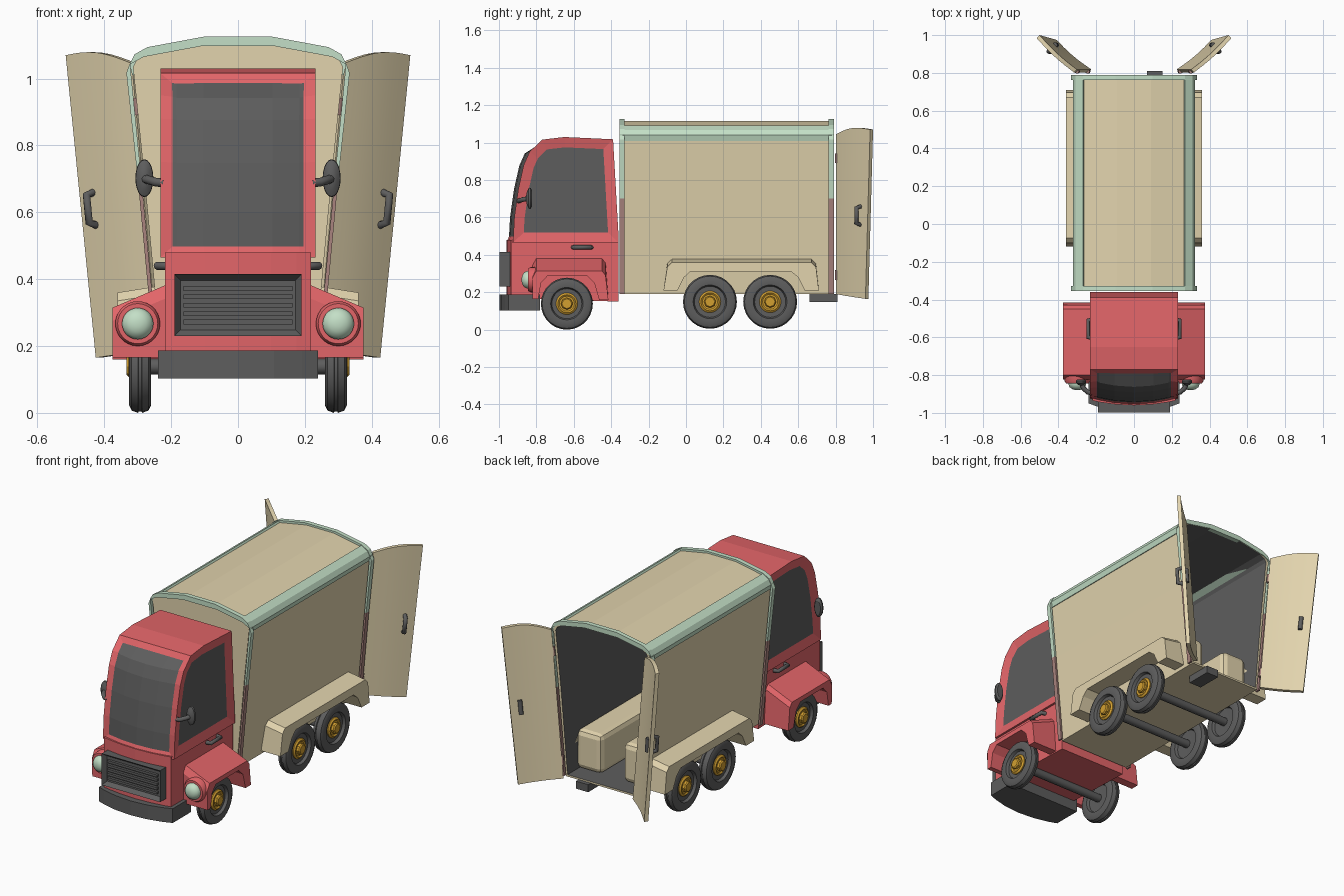
import bpy, bmesh, math
from mathutils import Vector

if "Cube" in bpy.data.objects:
    bpy.data.objects.remove(bpy.data.objects["Cube"])


def mat(name, rgb):
    m = bpy.data.materials.new(name)
    m.diffuse_color = (*rgb, 1)
    m.use_nodes = True
    m.node_tree.nodes["Principled BSDF"].inputs["Base Color"].default_value = m.diffuse_color
    return m


RED = mat("coral_red", (0.76, 0.13, 0.14))
BEIGE = mat("beige", (0.76, 0.655, 0.42))
MINT = mat("mint", (0.55, 0.74, 0.57))
GREY = mat("dark_grey", (0.11, 0.11, 0.11))
GOLD = mat("gold", (0.65, 0.35, 0.03))
MAUVE = mat("dusty_mauve", (0.40, 0.23, 0.21))


def mk(name, verts, faces, mats, edit=None, smooth=None):
    bm = bmesh.new()
    vs = [bm.verts.new(v) for v in verts]
    for f in faces:
        bm.faces.new([vs[i] for i in f])
    bmesh.ops.recalc_face_normals(bm, faces=bm.faces)
    if edit:
        edit(bm)
    me = bpy.data.meshes.new(name)
    bm.to_mesh(me)
    bm.free()
    for m in mats:
        me.materials.append(m)
    if smooth:
        me.shade_smooth()
        me.set_sharp_from_angle(angle=math.radians(smooth))
    ob = bpy.data.objects.new(name, me)
    bpy.context.collection.objects.link(ob)
    return ob


def box(name, lo, hi, m, edit=None):
    v = [(x, y, z) for x in (lo[0], hi[0]) for y in (lo[1], hi[1]) for z in (lo[2], hi[2])]
    f = [(0, 1, 3, 2), (4, 5, 7, 6), (0, 1, 5, 4), (2, 3, 7, 6), (0, 2, 6, 4), (1, 3, 7, 5)]
    return mk(name, v, f, m, edit)


def prism(name, prof, w, bow, m, edit=None):
    """Side profile (y, z) swept across x, with the front bowed forward."""
    xs = [w * k for k in (-1, -0.8, -0.45, 0, 0.45, 0.8, 1)]
    n = len(prof)
    v = [(x, y - (bow * (1 - (x / w) ** 2) if y < -0.8 else 0), z) for x in xs for y, z in prof]
    f = [(c * n + i, c * n + (i + 1) % n, (c + 1) * n + (i + 1) % n, (c + 1) * n + i)
         for c in range(len(xs) - 1) for i in range(n)]
    f += [tuple(range(n)), tuple(range((len(xs) - 1) * n, len(xs) * n))]
    return mk(name, v, f, m, edit)


def band(name, outer, inner, a, b, place, m, edit=None):
    """Open strip between two outlines, given depth from a to b."""
    n = len(outer)
    v = [place(p, q, d) for d in (a, b) for line in (outer, inner) for p, q in line]
    f = []
    for i in range(n - 1):
        r = [i, n + i, 3 * n + i, 2 * n + i]
        f += [(r[k], r[k] + 1, r[(k + 1) % 4] + 1, r[(k + 1) % 4]) for k in range(4)]
    f += [tuple(k * n + e for k in (0, 1, 3, 2)) for e in (0, n - 1)]
    return mk(name, v, f, m, edit)


def lathe(name, prof, c, axis, m, segs=28, smooth=35):
    """Profile of (radius, offset) turned around the x or y axis."""
    v, n = [], len(prof)
    for r, o in prof:
        for k in range(segs):
            t = 2 * math.pi * k / segs
            p, q = r * math.cos(t), r * math.sin(t)
            v.append((c[0] + o, c[1] + p, c[2] + q) if axis == "x" else (c[0] + p, c[1] + o, c[2] + q))
    f = [(j * segs + k, j * segs + (k + 1) % segs, (j + 1) * segs + (k + 1) % segs, (j + 1) * segs + k)
         for j in range(n - 1) for k in range(segs)]
    f += [tuple(range(segs)), tuple(range((n - 1) * segs, n * segs))]
    return mk(name, v, f, [m], smooth=smooth)


def rod(name, pts, r, m):
    cu = bpy.data.curves.new(name, "CURVE")
    cu.dimensions = "3D"
    cu.bevel_depth, cu.bevel_resolution, cu.use_fill_caps = r, 2, True
    sp = cu.splines.new("POLY")
    sp.points.add(len(pts) - 1)
    for p, co in zip(sp.points, pts):
        p.co = (*co, 1)
    cu.materials.append(m)
    bpy.context.collection.objects.link(bpy.data.objects.new(name, cu))


# Cab: upper part with recessed windows, lower part, bumper, grille
def cab_windows(bm):
    sides = [f for f in bm.faces if abs(f.normal.x) > 0.95]
    screen = [f for f in bm.faces if f.normal.y < -0.4]
    for group, t in (([sides[0]], 0.055), ([sides[1]], 0.055), (screen, 0.034)):
        bmesh.ops.inset_region(bm, faces=group, thickness=t, depth=-0.012, use_even_offset=True)
        for f in group:
            f.material_index = 1


prism("cab_upper", [(-0.925, 0.465), (-0.918, 0.6), (-0.897, 0.75), (-0.868, 0.88), (-0.837, 0.95),
                    (-0.77, 1.016), (-0.65, 1.03), (-0.39, 1.018), (-0.36, 0.49), (-0.36, 0.465)],
      0.232, 0.035, [RED, GREY], cab_windows)
prism("cab_lower", [(-0.935, 0.17), (-0.935, 0.45), (-0.935, 0.48), (-0.36, 0.48), (-0.36, 0.15)],
      0.219, 0.025, [RED])
prism("front_bumper", [(-0.95, 0.103), (-0.95, 0.187), (-0.78, 0.187), (-0.78, 0.103)], 0.24, 0.048, [GREY])


def grille_inset(bm):
    f = [f for f in bm.faces if f.normal.y < -0.9]
    bmesh.ops.inset_region(bm, faces=f, thickness=0.026, depth=-0.025)


box("grille", (-0.19, -0.997, 0.23), (0.19, -0.93, 0.415), [GREY], grille_inset)
for i in range(5):
    z = 0.272 + i * 0.025
    box("grille_slat", (-0.163, -0.987, z - 0.007), (0.163, -0.965, z + 0.007), [GREY])

# Cargo box: tapered shell open at the back, grey inside
half = [(0.232, 0.19), (0.28, 0.70), (0.314, 1.035), (0.30, 1.062), (0.262, 1.083), (0.09, 1.115)]
arch = half + [(-x, z) for x, z in reversed(half)]
n = len(arch)
shell = mk("cargo_box", [(x, y, z) for y in (-0.345, 0.785) for x, z in arch],
           [(i, (i + 1) % n, n + (i + 1) % n, n + i) for i in range(n)] + [tuple(range(n))], [BEIGE, GREY])
sol = shell.modifiers.new("walls", "SOLIDIFY")
sol.thickness, sol.offset, sol.material_offset = 0.015, -1, 1


# Frames around both ends, mint above and mauve below
def low_mauve(bm):
    for f in bm.faces:
        f.material_index = int(f.calc_center_median().z < 0.69)


def ring(dx, dz):
    return [(x + math.copysign(dx, x), z + (dz if z > 1 else 0)) for x, z in arch]


for y0, y1 in ((-0.355, -0.328), (0.763, 0.79)):
    band("end_frame", ring(0.009, 0.011), ring(-0.02, -0.018), y0, y1,
         lambda p, q, d: (p, d, q), [MINT, MAUVE], low_mauve)

# Rear block under the floor
box("rear_block", (0.07, 0.66, 0.148), (0.15, 0.81, 0.192), [GREY])

TYRE = [(0.045, -0.012), (0.083, -0.014), (0.09, -0.03), (0.12, -0.033), (0.137, -0.025), (0.144, -0.006),
        (0.139, -0.004), (0.139, 0.004), (0.144, 0.006), (0.137, 0.025), (0.12, 0.033), (0.09, 0.03),
        (0.083, 0.014), (0.045, 0.012)]
WHEELS = ((-0.637, 0.139, 0.965), (0.128, 0.149, 1), (0.45, 0.149, 1))

for y, z, k in WHEELS:
    rod("axle", [(-0.28, y, z), (0.28, y, z)], 0.024, GREY)

for s in (1, -1):
    # Wheels with gold hubs
    for y, z, k in WHEELS:
        c = (s * 0.293, y, z)
        lathe("tyre", [(r * k, o * s) for r, o in TYRE], c, "x", GREY)
        lathe("hub_disc", [(0.058, 0), (0.058, 0.018 * s), (0.048, 0.026 * s), (0.04, 0.02 * s)], c, "x", GOLD)
        lathe("hub_cap", [(0.032, 0), (0.032, 0.034 * s), (0.026, 0.04 * s)], c, "x", GOLD, 8, 20)

    # Sloping mudguards: the outer edge of the top is lower
    def guard(name, outer, inner, x0, x1, drop, m):
        band(name, outer, inner, x0, x1,
             lambda p, q, d: (s * d, p, q - (drop if d == x1 and q > 0.325 else 0)), [m])

    guard("front_mudguard",
          [(-0.82, 0.165), (-0.822, 0.345), (-0.80, 0.385), (-0.45, 0.385), (-0.43, 0.36), (-0.415, 0.16)],
          [(-0.79, 0.165), (-0.775, 0.25), (-0.74, 0.288), (-0.53, 0.288), (-0.49, 0.25), (-0.465, 0.16)],
          0.21, 0.375, 0.07, RED)
    guard("rear_mudguard",
          [(-0.12, 0.21), (-0.10, 0.355), (-0.075, 0.38), (0.67, 0.38), (0.695, 0.355), (0.71, 0.21)],
          [(-0.045, 0.21), (-0.01, 0.28), (0.025, 0.312), (0.56, 0.312), (0.6, 0.28), (0.635, 0.21)],
          0.235, 0.36, 0.02, BEIGE)
    arc = box("inner_wheel_box", (min(s * 0.07, s * 0.235), -0.10, 0.2), (max(s * 0.07, s * 0.235), 0.69, 0.43), [BEIGE])
    bev = arc.modifiers.new("soft", "BEVEL")
    bev.width, bev.segments = 0.03, 2

    # Roof edge rail
    band("roof_rail", [(0.316, 1.01), (0.324, 1.04), (0.309, 1.068), (0.27, 1.092)],
         [(0.30, 1.01), (0.306, 1.03), (0.293, 1.05), (0.257, 1.07)],
         -0.34, 0.78, lambda p, q, d: (s * p, d, q), [MINT])

    # Headlight
    c = (s * 0.30, -0.82, 0.267)
    lathe("headlight_housing", [(0.067, 0.03), (0.067, -0.012), (0.06, -0.024), (0.047, -0.024)], c, "y", RED)
    lathe("headlight", [(0.047, 0), (0.047, -0.03), (0.04, -0.045), (0.025, -0.055), (0.01, -0.059)], c, "y", MINT)

    # Mirror on a bent arm
    lathe("mirror", [(0.02, 0.012), (0.027, 0.004), (0.026, -0.006), (0.016, -0.016), (0.006, -0.02)],
          (0, 0, 0), "y", GREY, 20)
    mir = bpy.context.collection.objects[-1]
    mir.scale, mir.location = (1, 1, 2.1), (s * 0.28, -0.835, 0.702)
    rod("mirror_arm", [(s * 0.222, -0.895, 0.688), (s * 0.245, -0.89, 0.69),
                       (s * 0.268, -0.87, 0.697), (s * 0.28, -0.84, 0.70)], 0.013, GREY)

    # Cab door handle
    rod("cab_door_handle", [(s * 0.21, -0.605, 0.44), (s * 0.243, -0.60, 0.44),
                            (s * 0.243, -0.51, 0.44), (s * 0.21, -0.505, 0.44)], 0.012, GREY)

    # Open rear door, slightly bowed
    def door(u, t, off=0):
        lo = Vector((0.235, 0.808, 0.19)).lerp(Vector((0.42, 0.965, 0.165)), u)
        hi = Vector((0.312, 0.808, 1.045)).lerp(Vector((0.51, 0.99, 1.07)), u)
        p = lo.lerp(hi, t) + Vector((0.69, -0.72, 0)) * (off + 0.008 * math.sin(math.pi * u))
        p.z += 0.02 * math.sin(math.pi * u) * t
        p.x *= s
        return p

    N = 8
    v = [door(i / N, t, o) for o in (0.008, -0.014) for t in (0, 1) for i in range(N + 1)]
    f, M = [], N + 1
    for i in range(N):
        r = [i, M + i, 3 * M + i, 2 * M + i]
        f += [(r[k], r[k] + 1, r[(k + 1) % 4] + 1, r[(k + 1) % 4]) for k in range(4)]
    f += [tuple(k * M + e for k in (0, 1, 3, 2)) for e in (0, N)]
    mk("rear_door", v, f, [BEIGE], smooth=30)
    rod("rear_door_handle", [door(0.78, 0.43, 0), door(0.78, 0.44, 0.035), door(0.78, 0.53, 0.035),
                             door(0.78, 0.54, 0)], 0.012, GREY)
    rod("rear_door_latch", [door(0.78, 0.44, -0.016), door(0.78, 0.53, -0.016)], 0.013, GREY)
    for t in (0.12, 0.85):
        rod("door_hinge", [door(0, t - 0.03), door(0, t + 0.03)], 0.012, MAUVE)
